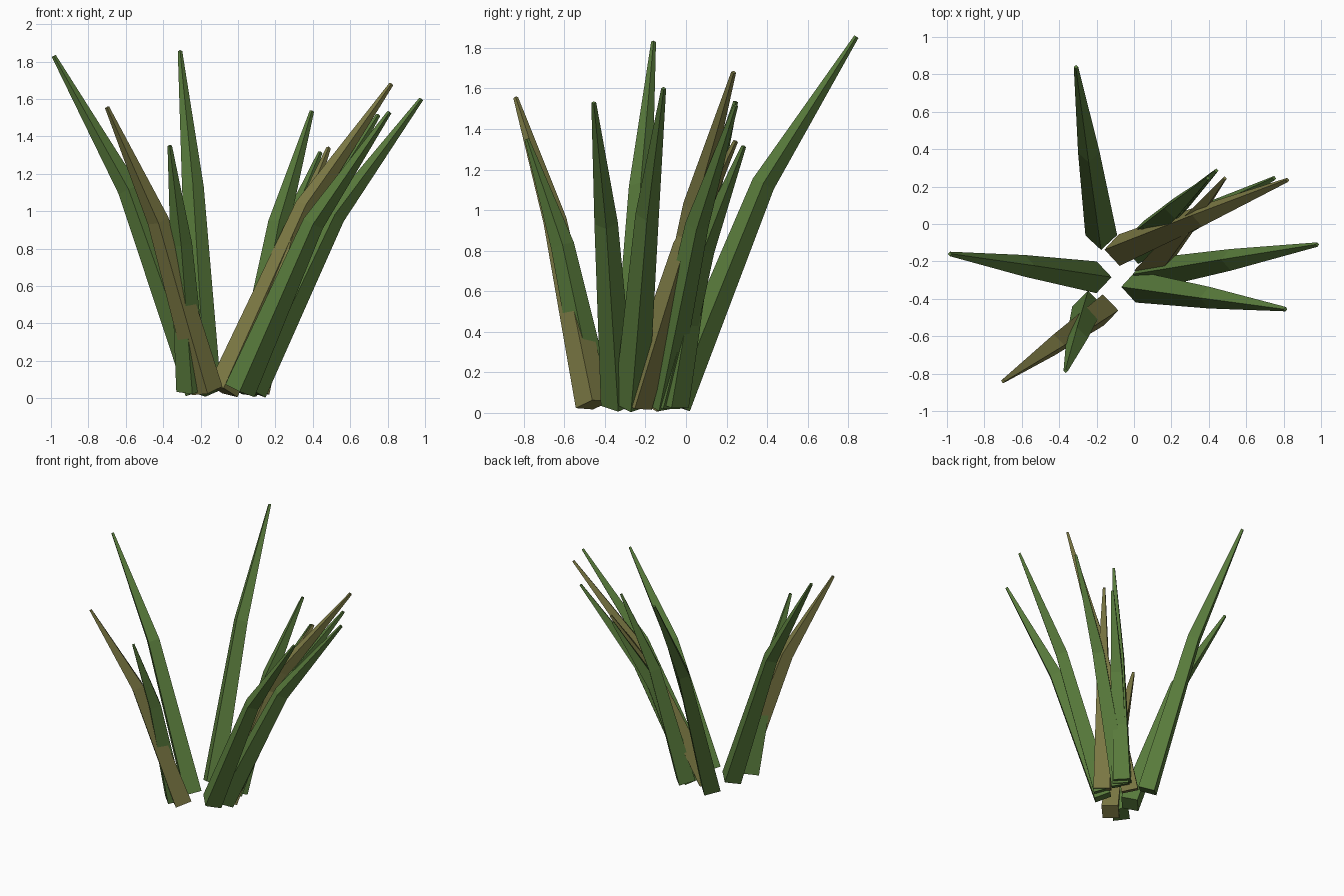
import bpy, bmesh
from mathutils import Vector

if "Cube" in bpy.data.objects:
    bpy.data.objects.remove(bpy.data.objects["Cube"])

def material(name, color):
    m = bpy.data.materials.new(name)
    m.diffuse_color = (*color, 1)
    m.use_nodes = True
    m.node_tree.nodes["Principled BSDF"].inputs["Base Color"].default_value = m.diffuse_color
    return m

GREEN = material("leaf_green", (0.10, 0.20, 0.045))
OLIVE = material("dry_olive", (0.21, 0.20, 0.06))

def blade(name, base, tip, mat):
    """Four-sided tapering leaf with one outward bend."""
    b, t = Vector((*base, 0.04)), Vector(tip)
    d = t - b
    m = b + Vector((d.x * 0.49, d.y * 0.49, d.z * 0.6))
    low, high = (m - b).normalized(), (t - m).normalized()
    sections = [(b, low, 0.085), (m, low + high, 0.058), (t, high, 0.012)]
    bm = bmesh.new()
    rings = []
    for centre, tangent, r in sections:
        q = Vector((0, 0, 1)).rotation_difference(tangent.normalized())
        corners = [(r, 0, 0), (0, r, 0), (-r, 0, 0), (0, -r, 0)]
        rings.append([bm.verts.new(centre + q @ Vector(c)) for c in corners])
    for lo, hi in zip(rings, rings[1:]):
        for i in range(4):
            j = (i + 1) % 4
            bm.faces.new((lo[i], lo[j], hi[j], hi[i]))
    bm.faces.new(rings[0][::-1])
    bm.faces.new(rings[-1])
    mesh = bpy.data.meshes.new(name)
    bm.to_mesh(mesh)
    bm.free()
    mesh.materials.append(mat)
    bpy.context.collection.objects.link(bpy.data.objects.new(name, mesh))

# Base position, tip position and colour of each leaf
leaves = [
    ((-0.175, -0.06), (-0.31, 0.84, 1.855), GREEN),
    ((-0.20, -0.285), (-0.985, -0.16, 1.83), GREEN),
    ((-0.165, -0.46), (-0.70, -0.84, 1.555), OLIVE),
    ((-0.245, -0.44), (-0.365, -0.785, 1.35), GREEN),
    ((0.01, -0.335), (0.81, -0.455, 1.53), GREEN),
    ((0.07, -0.27), (0.98, -0.11, 1.60), GREEN),
    ((-0.08, -0.14), (0.82, 0.235, 1.68), OLIVE),
    ((0.02, -0.13), (0.75, 0.245, 1.515), GREEN),
    ((0.085, -0.25), (0.485, 0.245, 1.34), OLIVE),
    ((0.03, -0.11), (0.44, 0.285, 1.315), GREEN),
    ((0.05, -0.07), (0.395, 0.245, 1.535), GREEN),
]
for i, (base, tip, mat) in enumerate(leaves, 1):
    blade(f"grass_blade_{i}", base, tip, mat)
